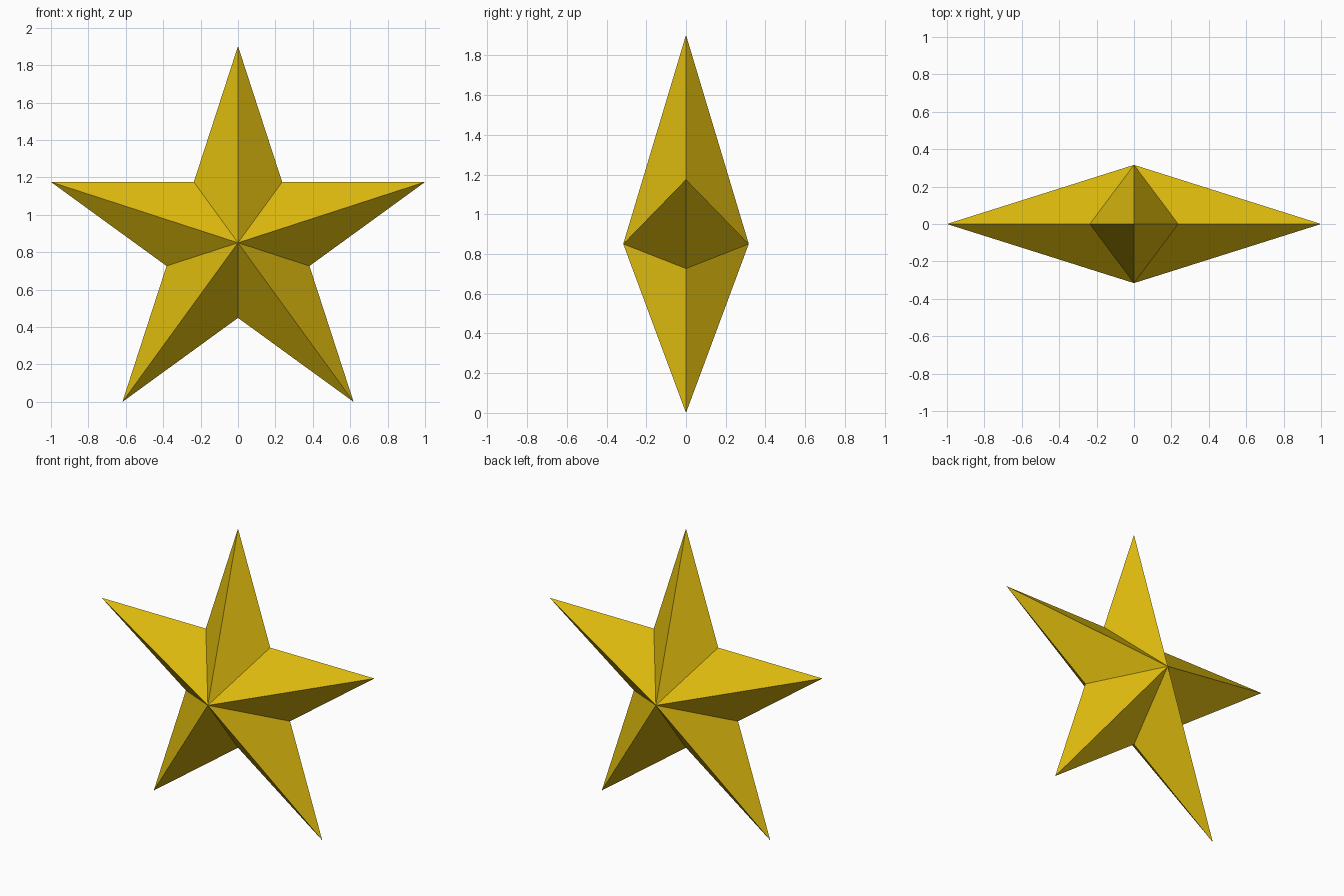
import bpy
import bmesh
from math import sin, cos, pi

cube = bpy.data.objects.get("Cube")
if cube:
    bpy.data.objects.remove(cube, do_unlink=True)

POINTS = 5
OUTER = 1 / sin(2 * pi / POINTS)      # tips span two units
INNER = OUTER * 0.382                 # notch radius of a regular star
DEPTH = 0.316                         # height of each central peak
CENTRE_Z = OUTER * cos(pi / POINTS)   # lower tips rest on the ground

# Gold material
gold = bpy.data.materials.new("gold")
gold.use_nodes = True
colour = (0.73, 0.496, 0.0045, 1)
gold.diffuse_color = colour
gold.node_tree.nodes["Principled BSDF"].inputs["Base Color"].default_value = colour

# Star outline, alternating tips and notches
bm = bmesh.new()
rim = []
for i in range(2 * POINTS):
    radius = INNER if i % 2 else OUTER
    angle = i * pi / POINTS
    rim.append(bm.verts.new((radius * sin(angle), 0, CENTRE_Z + radius * cos(angle))))

# Facets rising to the front and back peaks
for y in (-DEPTH, DEPTH):
    peak = bm.verts.new((0, y, CENTRE_Z))
    for a, b in zip(rim, rim[1:] + rim[:1]):
        bm.faces.new((a, b, peak))
bmesh.ops.recalc_face_normals(bm, faces=bm.faces[:])

mesh = bpy.data.meshes.new("star")
bm.to_mesh(mesh)
bm.free()
mesh.materials.append(gold)
star = bpy.data.objects.new("star", mesh)
bpy.context.collection.objects.link(star)
